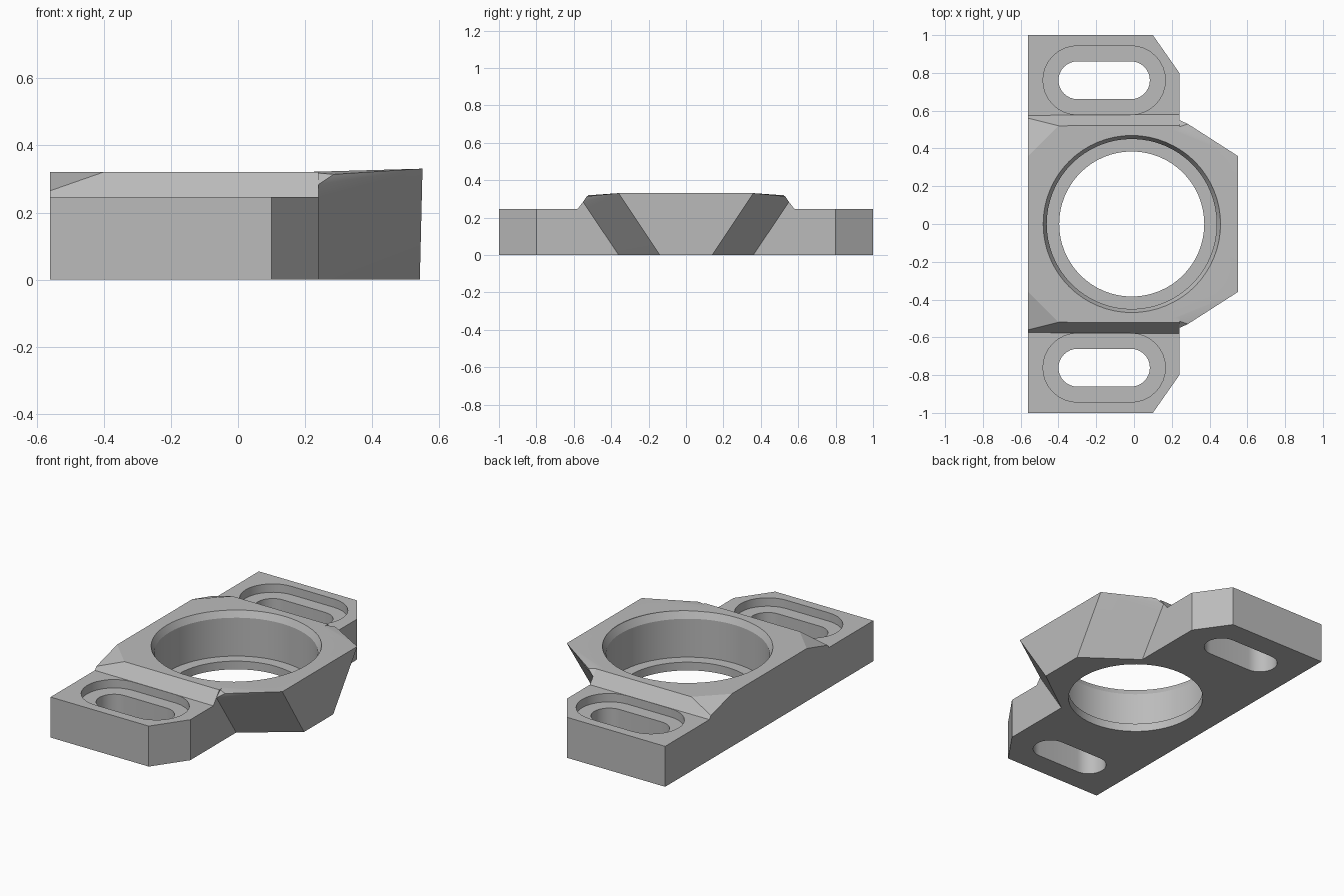
import bpy, bmesh, math
from mathutils import Vector

cube = bpy.data.objects.get("Cube")
if cube:
    bpy.data.objects.remove(cube, do_unlink=True)

grey = bpy.data.materials.new("plain_grey")
grey.use_nodes = True
colour = (0.5, 0.5, 0.5, 1)
grey.diffuse_color = colour
grey.node_tree.nodes["Principled BSDF"].inputs["Base Color"].default_value = colour


def finish(name, bm):
    bmesh.ops.recalc_face_normals(bm, faces=bm.faces)
    mesh = bpy.data.meshes.new(name)
    bm.to_mesh(mesh)
    bm.free()
    mesh.materials.append(grey)
    ob = bpy.data.objects.new(name, mesh)
    bpy.context.collection.objects.link(ob)
    return ob


def hull(name, points):
    """Convex solid from points mirrored across y."""
    bm = bmesh.new()
    for x, y, z in points:
        for s in (1, -1):
            bm.verts.new((x, s * y, z))
    bmesh.ops.convex_hull(bm, input=bm.verts[:])
    loose = [v for v in bm.verts if not v.link_faces]
    bmesh.ops.delete(bm, geom=loose, context='VERTS')
    bmesh.ops.dissolve_limit(bm, angle_limit=0.005, verts=bm.verts[:], edges=bm.edges[:])
    return finish(name, bm)


def loft(name, rings):
    """Solid through a stack of matching rings."""
    bm = bmesh.new()
    loops = [[bm.verts.new(p) for p in ring] for ring in rings]
    for a, b in zip(loops, loops[1:]):
        for i in range(len(a)):
            j = (i + 1) % len(a)
            bm.faces.new((a[i], a[j], b[j], b[i]))
    bm.faces.new(loops[0])
    bm.faces.new(loops[-1])
    return finish(name, bm)


def slot_ring(cx, cy, half, r, z, n=64):
    """Rounded slot outline; half = 0 gives a circle."""
    ring = []
    for side in (0, 1):
        for i in range(n // 2 + (1 if half else 0)):
            a = -math.pi / 2 + side * math.pi + math.pi * i / (n // 2)
            ring.append((cx + (half, -half)[side] + r * math.cos(a), cy + r * math.sin(a), z))
    return ring


def combine(target, other, operation):
    mod = target.modifiers.new(operation, 'BOOLEAN')
    mod.operation = operation
    mod.solver = 'EXACT'
    mod.object = other
    bpy.context.view_layer.objects.active = target
    bpy.ops.object.modifier_apply(modifier=mod.name)
    bpy.data.objects.remove(other, do_unlink=True)


# Flat mounting plate with two clipped corners
body = hull("bearing_mount", [(x, y, z) for z in (0, 0.246)
                              for x, y in ((-0.56, 1), (0.1, 1), (0.24, 0.8))])

# Raised centre with sloped shoulders and cut rear corners
centre = hull("raised_centre", [
    (-0.56, 0.5, 0.1), (0.24, 0.3, 0.1), (-0.56, 0.575, 0.246), (0.24, 0.58, 0.246),
    (-0.56, 0.56, 0.265), (-0.56, 0.36, 0.321), (-0.4, 0.52, 0.321), (0.24, 0.522, 0.321)])
combine(body, centre, 'UNION')

# Overhanging nose with undercut sides
nose = hull("nose", [
    (0, 0.36, 0), (0.24, 0.36, 0), (0.542, 0.14, 0), (0, 0.48, 0.28),
    (0.24, 0.55, 0.284), (0.285, 0.53, 0.314), (0.2, 0.5, 0.321), (0.55, 0.36, 0.331)])
combine(body, nose, 'UNION')

# Stepped bore with a chamfered mouth
bore = loft("bore_cutter", [slot_ring(-0.012, 0, 0, r, z) for r, z in (
    (0.384, -0.1), (0.384, 0.05), (0.45, 0.05), (0.45, 0.283), (0.47, 0.323), (0.47, 0.5))])
combine(body, bore, 'DIFFERENCE')

# Counterbored adjustment slots
for side in (1, -1):
    cut = loft("slot_cutter", [slot_ring(-0.158, side * 0.761, 0.142, r, z, 32) for r, z in (
        (0.1, -0.1), (0.1, 0.195), (0.182, 0.195), (0.182, 0.4))])
    combine(body, cut, 'DIFFERENCE')

for ob in bpy.context.selected_objects:
    ob.select_set(False)
body.select_set(True)
bpy.context.view_layer.objects.active = body
bpy.ops.object.shade_smooth_by_angle(angle=math.radians(15))
